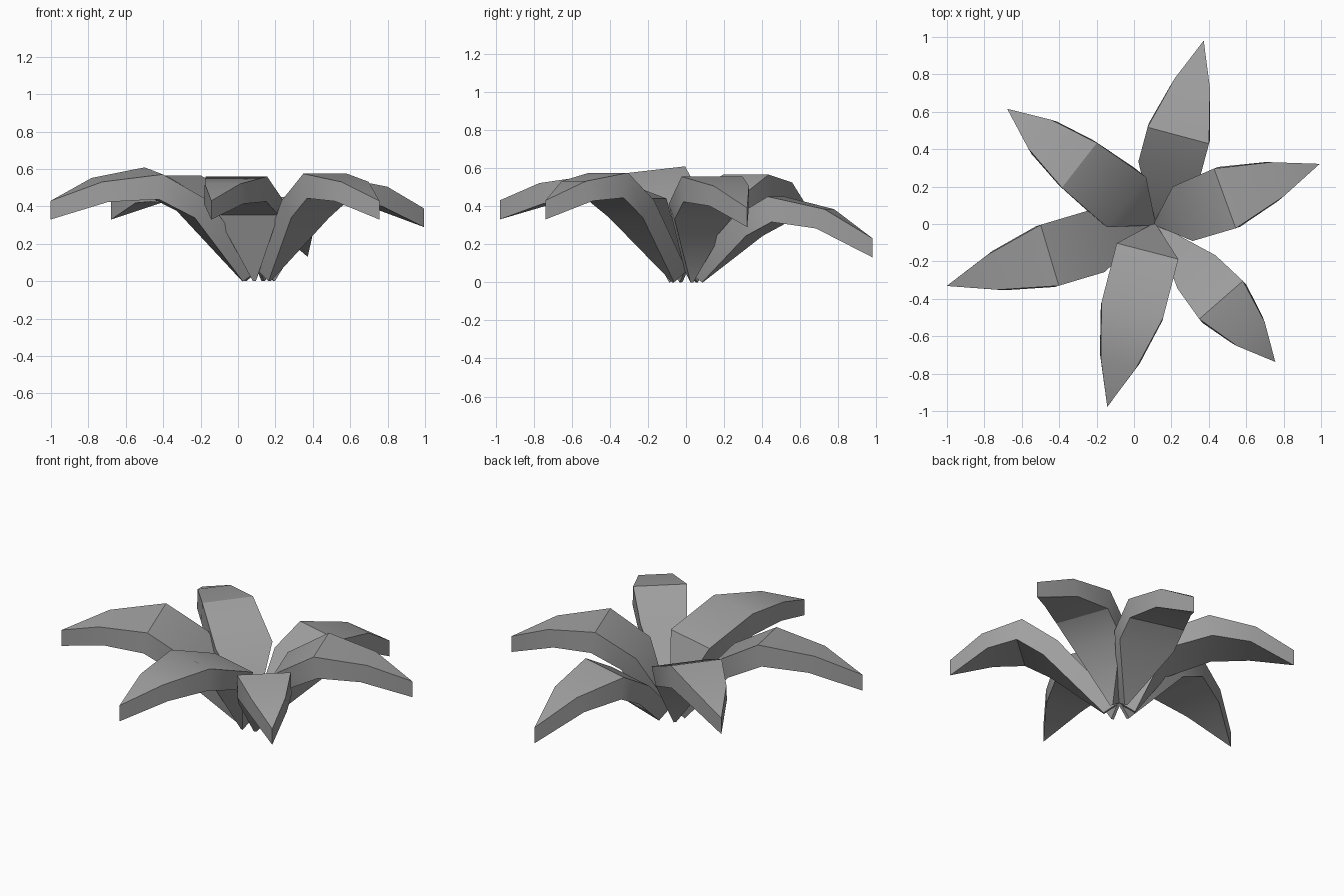
import bpy, bmesh, math
from mathutils import Vector, Matrix

if "Cube" in bpy.data.objects:
    bpy.data.objects.remove(bpy.data.objects["Cube"], do_unlink=True)

grey = bpy.data.materials.new("leaf_grey")
grey.use_nodes = True
colour = (0.35, 0.35, 0.35, 1)
grey.diffuse_color = colour
grey.node_tree.nodes["Principled BSDF"].inputs["Base Color"].default_value = colour

CENTRE = Vector((0.11, 0, 0))
THICKNESS = (0.12, 0.135, 0.11)  # at shoulder, crease and taper


def normal_below(a, b):
    """Unit normal pointing to the underside of a path segment (radius, height)."""
    d = (b - a).normalized()
    return Vector((d.y, -d.x))


def make_leaf(name, angle, shoulder, crease, tip, half_widths=(0.17, 0.17), roll=0):
    # Upper centre line: root, shoulder, crease, taper, tip
    shoulder, crease, tip = Vector(shoulder), Vector(crease), Vector(tip)
    span = tip - crease
    taper = crease + Vector((span.x * 0.55, span.y * 0.3))
    path = [Vector((0, 0.06)), shoulder, crease, taper, tip]
    upper_widths = [0.008, *half_widths, 0.098, 0]
    lower_widths = [0.008, *half_widths, 0.11, 0]

    # Lower centre line, offset square to the path
    lower = [Vector((0.09, 0))]
    for before, here, after, depth in zip(path, path[1:], path[2:], THICKNESS):
        n = (normal_below(before, here) + normal_below(here, after)).normalized()
        lower.append(here + n * depth)
    lower.append(tip - Vector((0, 0.1)))

    # Skin the four-cornered sections along the leaf
    bm = bmesh.new()
    rings = []
    for top, low, w, v in zip(path, lower, upper_widths, lower_widths):
        section = [(top, w), (top, -w), (low, -v), (low, v)]
        rings.append([bm.verts.new((p.x, s, p.y + roll * s)) for p, s in section])
    for a, b in zip(rings, rings[1:]):
        for i in range(4):
            j = (i + 1) % 4
            bm.faces.new((a[i], a[j], b[j], b[i]))
    bm.faces.new(rings[0])
    bm.faces.new(rings[-1])
    shoulder_ring = set(rings[1])
    bmesh.ops.remove_doubles(bm, verts=bm.verts, dist=0.001)
    bmesh.ops.recalc_face_normals(bm, faces=bm.faces)

    # Smooth shading with sharp rims and creases, softer at the shoulder
    for face in bm.faces:
        face.smooth = True
    for edge in bm.edges:
        limit = 45 if shoulder_ring.issuperset(edge.verts) else 30
        edge.smooth = edge.calc_face_angle(math.pi) < math.radians(limit)
    bm.transform(Matrix.Translation(CENTRE) @ Matrix.Rotation(math.radians(angle), 4, "Z"))

    mesh = bpy.data.meshes.new(name)
    bm.to_mesh(mesh)
    bm.free()
    mesh.materials.append(grey)
    bpy.context.collection.objects.link(bpy.data.objects.new(name, mesh))


# Leaves: direction, then (radius, height) of shoulder, crease and tip
make_leaf("back_leaf", 75, (0.30, 0.34), (0.49, 0.45), (1.015, 0.23))
make_leaf("left_leaf", 20, (0.16, 0.41), (0.40, 0.555), (0.94, 0.39), (0.155, 0.17))
make_leaf("front_left_leaf", -48.8, (0.34, 0.43), (0.54, 0.575), (0.98, 0.43), (0.135, 0.155))
make_leaf("back_right_leaf", 142, (0.19, 0.42), (0.51, 0.565), (1.0, 0.43), (0.17, 0.152))
make_leaf("right_leaf", 196.6, (0.33, 0.45), (0.585, 0.59), (1.16, 0.43), roll=-0.11)
make_leaf("front_leaf", 255.5, (0.15, 0.44), (0.475, 0.56), (1.01, 0.43))
